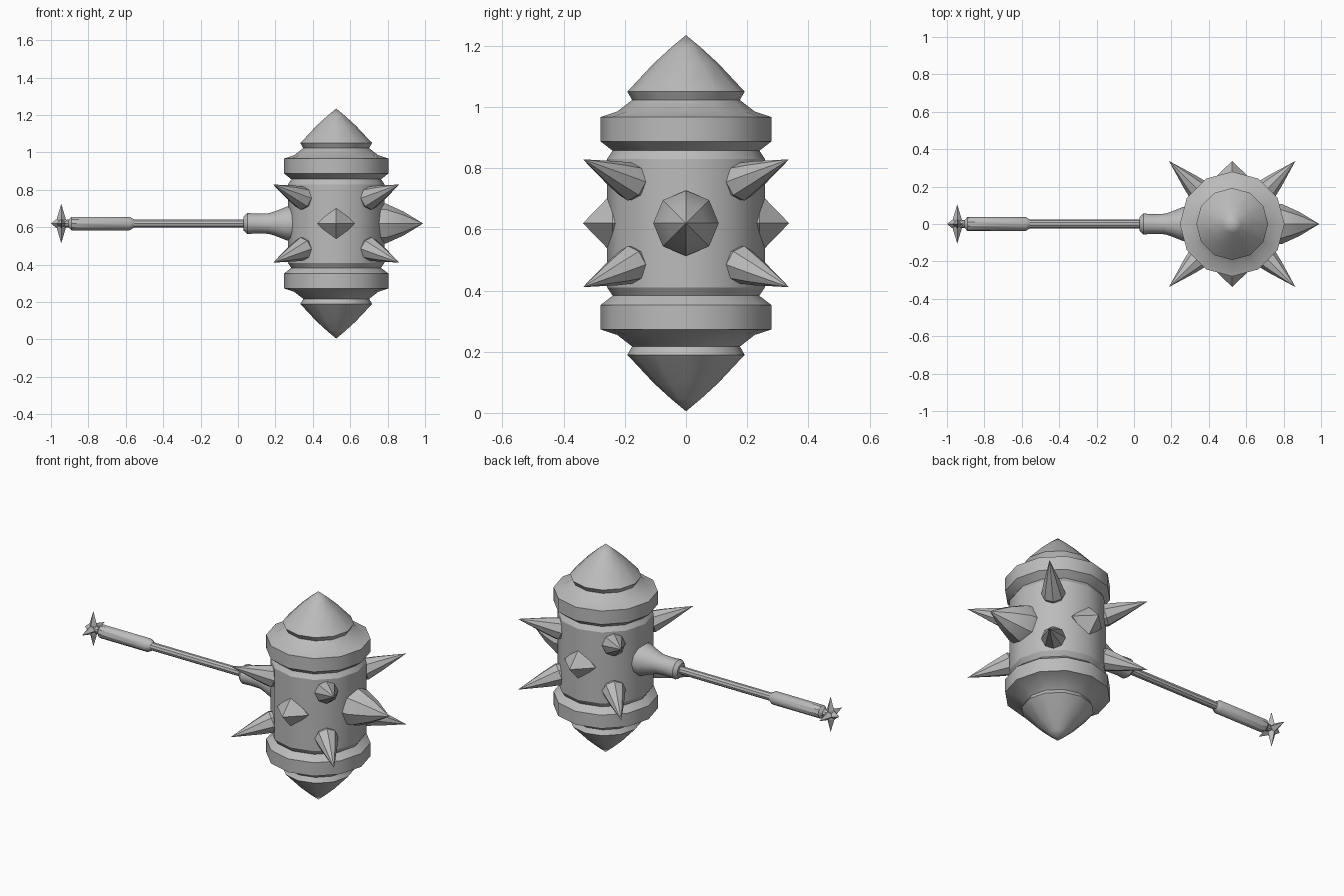
import bpy, bmesh, math
from mathutils import Vector

if "Cube" in bpy.data.objects:
    bpy.data.objects.remove(bpy.data.objects["Cube"])

steel = bpy.data.materials.new("grey_steel")
steel.use_nodes = True
GREY = (0.5, 0.5, 0.5, 1)
steel.diffuse_color = GREY
steel.node_tree.nodes["Principled BSDF"].inputs["Base Color"].default_value = GREY


def lathe(name, profile, sides, origin=(0, 0, 0), direction=(0, 0, 1), smooth=True):
    """Revolve (distance, radius) pairs about an axis; radius 0 makes a point."""
    turn = Vector(direction).to_track_quat('Z', 'Y')
    bm = bmesh.new()
    rings = []
    for t, r in profile:
        count = sides if r > 0 else 1
        ring = []
        for i in range(count):
            a = math.tau * i / sides
            p = Vector((r * math.cos(a), r * math.sin(a), t))
            ring.append(bm.verts.new(turn @ p + Vector(origin)))
        rings.append(ring)
    for low, high in zip(rings, rings[1:]):
        for i in range(sides):
            j = (i + 1) % sides
            corners = [low[i % len(low)], low[j % len(low)],
                       high[j % len(high)], high[i % len(high)]]
            bm.faces.new(list(dict.fromkeys(corners)))
    for ring in (rings[0], rings[-1]):
        if len(ring) > 2:
            bm.faces.new(ring)
    bmesh.ops.recalc_face_normals(bm, faces=bm.faces)
    mesh = bpy.data.meshes.new(name)
    bm.to_mesh(mesh)
    bm.free()
    mesh.materials.append(steel)
    obj = bpy.data.objects.new(name, mesh)
    bpy.context.collection.objects.link(obj)
    if smooth:
        bpy.ops.object.select_all(action='DESELECT')
        obj.select_set(True)
        bpy.context.view_layer.objects.active = obj
        bpy.ops.object.shade_smooth_by_angle(angle=math.radians(32))
    return obj


HEAD = Vector((0.525, 0, 0.62))

# Head: drum, collars and pointed caps, mirrored about its middle
half = [(0.21, 0.258), (0.237, 0.24), (0.268, 0.28), (0.347, 0.28),
        (0.365, 0.225), (0.403, 0.176), (0.43, 0.192),
        (0.522, 0.106), (0.575, 0.048), (0.615, 0)]
lathe("hammer_head", [(-t, r) for t, r in reversed(half)] + half, 12, HEAD)

# Large spike opposite the handle
lathe("large_spike", [(0.2, 0.107), (0.265, 0.107), (0.36, 0.064), (0.465, 0)],
      8, HEAD, (1, 0, 0))

# Pyramid studs on front and back
for label, s in (("front", -1), ("back", 1)):
    lathe(label + "_stud", [(0.2, 0.1), (0.24, 0.1), (0.337, 0)], 4, HEAD, (0, s, 0), False)

# Eight slanted spikes on the diagonals
for sx in (-1, 1):
    for sy in (-1, 1):
        for sz in (-1, 1):
            base = HEAD + Vector((sx * 0.17, sy * 0.17, sz * 0.132))
            tip = HEAD + Vector((sx * 0.338, sy * 0.337, sz * 0.209))
            axis = tip - base
            lathe("slanted_spike",
                  [(-0.03, 0.045), (0.01, 0.064), (0.09, 0.045), (axis.length, 0)],
                  8, base, axis)

# Handle parts along x
AXIS = (0, 0, 0.62)
lathe("handle_socket", [(0.03, 0.038), (0.05, 0.056), (0.1, 0.053), (0.165, 0.055),
                        (0.2, 0.066), (0.26, 0.09), (0.3, 0.092)], 12, AXIS, (1, 0, 0))
lathe("handle_shaft", [(-0.6, 0.023), (0.06, 0.023)], 10, AXIS, (1, 0, 0))
lathe("handle_grip", [(-0.95, 0.018), (-0.905, 0.022), (-0.89, 0.038), (-0.58, 0.038),
                      (-0.557, 0.024)], 10, AXIS, (1, 0, 0))

# Star-shaped pommel
POMMEL = (-0.945, 0, 0.62)
for name, d, reach in (("left", (1, 0, 0), 0.05), ("right", (-1, 0, 0), 0.055),
                       ("front", (0, -1, 0), 0.105), ("back", (0, 1, 0), 0.105),
                       ("lower", (0, 0, -1), 0.105), ("upper", (0, 0, 1), 0.105)):
    lathe(name + "_pommel_spike", [(0, 0.022), (0.025, 0.024), (reach, 0)],
          4, POMMEL, d, False)
